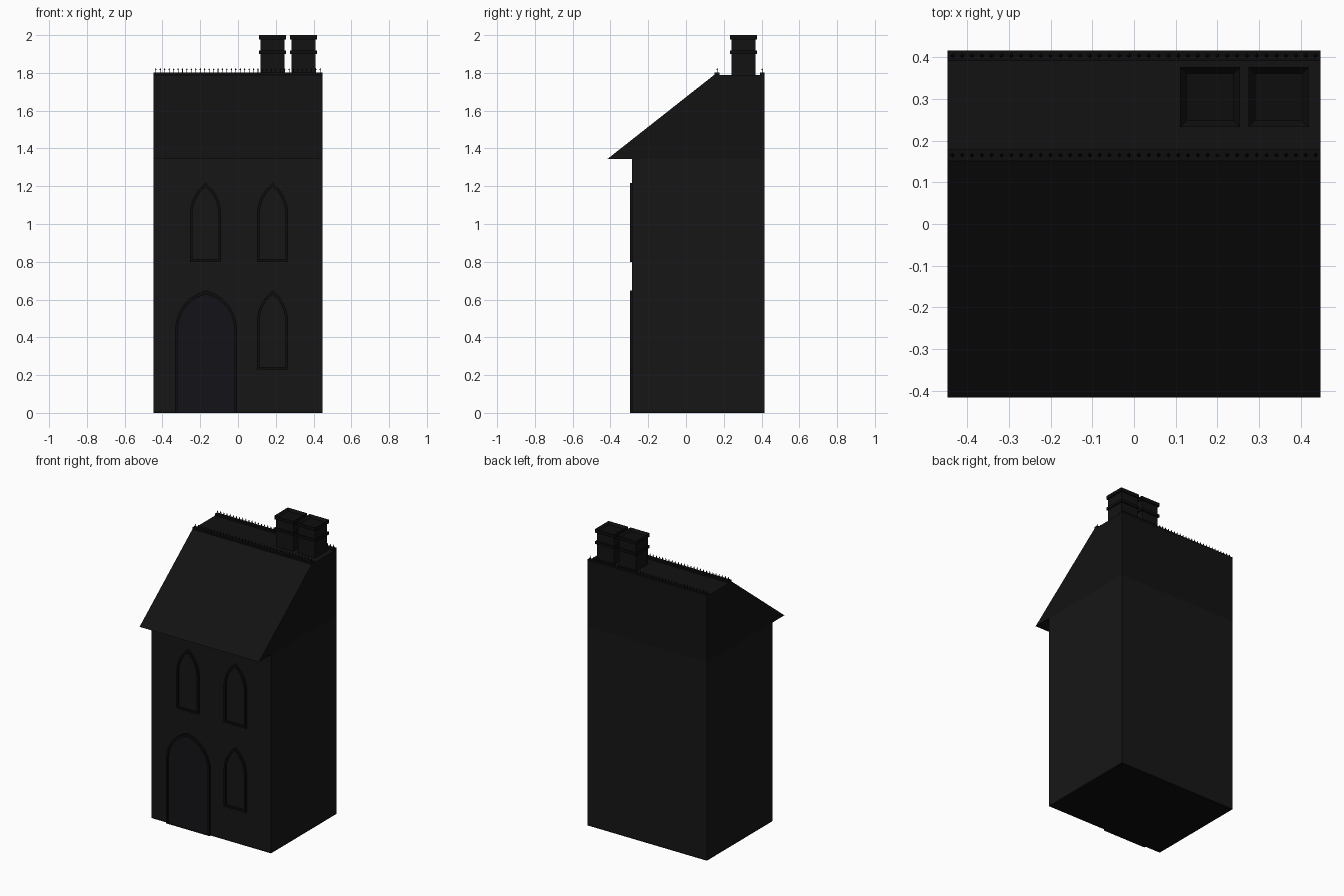
import bpy, bmesh, math

if "Cube" in bpy.data.objects:
    bpy.data.objects.remove(bpy.data.objects["Cube"])


def mat(name, r, g, b):
    m = bpy.data.materials.new(name)
    m.diffuse_color = (r, g, b, 1)
    m.use_nodes = True
    m.node_tree.nodes["Principled BSDF"].inputs["Base Color"].default_value = m.diffuse_color
    return m


WALL = mat("wall", .008, .008, .008)
ROOF = mat("roof", .006, .006, .006)
TRIM = mat("trim", .004, .004, .004)
DOOR = mat("door", .007, .007, .009)


def finish(name, bm, material):
    bmesh.ops.recalc_face_normals(bm, faces=bm.faces)
    me = bpy.data.meshes.new(name)
    bm.to_mesh(me)
    bm.free()
    me.materials.append(material)
    ob = bpy.data.objects.new(name, me)
    bpy.context.collection.objects.link(ob)
    return ob


def add_box(bm, x0, x1, y0, y1, z0, z1):
    v = bmesh.ops.create_cube(bm, size=1)["verts"]
    for p in v:
        p.co = (x1 if p.co.x > 0 else x0, y1 if p.co.y > 0 else y0,
                z1 if p.co.z > 0 else z0)
    return v


def box(name, material, *dims):
    bm = bmesh.new()
    add_box(bm, *dims)
    return finish(name, bm, material)


def extrude(bm, pts, vec):
    face = bm.faces.new([bm.verts.new(p) for p in pts])
    ext = bmesh.ops.extrude_face_region(bm, geom=[face], use_keep_orig=True)
    bmesh.ops.translate(bm, vec=vec, verts=[
        g for g in ext["geom"] if isinstance(g, bmesh.types.BMVert)])


# Pointed-arch outline, from bottom left round to bottom right
def arch(cx, w, z0, spring, top, n=6):
    h = top - spring
    r = (w * w + h * h) / (2 * w)
    end = math.asin(min(1, h / r))
    side = [(w - r + r * math.cos(end * i / n), spring + r * math.sin(end * i / n))
            for i in range(n + 1)]
    left = [(cx - x, z) for x, z in side]
    right = [(cx + x, z) for x, z in reversed(side[:-1])]
    return [(cx - w, z0)] + left + right + [(cx + w, z0)]


# Raised arched frame with a panel set back inside it
def opening(name, cx, w, z0, spring, top, sill, material):
    t, y0, y1 = .014, -.297, -.283
    outer = arch(cx, w, z0, spring, top)
    inner = arch(cx, w - t, z0 + sill, spring, top - t * 1.4)
    bm = bmesh.new()
    rings = [[bm.verts.new((x, y, z)) for x, z in line]
             for line, y in ((outer, y0), (inner, y0), (inner, y1), (outer, y1))]
    n = len(outer)
    for k in range(4):
        a, b = rings[k], rings[(k + 1) % 4]
        for i in range(n):
            j = (i + 1) % n
            if sill == 0 and i == n - 1 and k in (0, 2):
                continue
            bm.faces.new((a[i], a[j], b[j], b[i]))
    finish(name + "_frame", bm, TRIM)
    bm = bmesh.new()
    extrude(bm, [(x, -.288, z) for x, z in inner], (0, .006, 0))
    finish(name + "_panel", bm, material)


# House body
X = .447
box("base", TRIM, -X, X, -.285, .415, 0, .008)
box("walls", WALL, -X, X, -.285, .415, .008, 1.345)

# Roof with front slope, overhanging eave and flat top
bm = bmesh.new()
extrude(bm, [(-X, -.415, 1.345), (-X, .15, 1.79), (-X, .415, 1.79),
             (-X, .415, 1.345)], (2 * X, 0, 0))
finish("roof", bm, ROOF)

# Ridge curbs and spiked cresting
for name, y0, y1 in (("front", .152, .178), ("back", .391, .415)):
    box(name + "_ridge_curb", TRIM, -X, X, y0, y1, 1.785, 1.803)
    y = (y0 + y1) / 2
    bm = bmesh.new()
    for i in range(38):
        x = -.435 + i * .87 / 37
        add_box(bm, x - .0015, x + .0015, y - .0015, y + .0015, 1.80, 1.818)
        tip = bmesh.ops.create_cone(bm, cap_ends=True, segments=4,
                                    radius1=.005, radius2=0, depth=.012)["verts"]
        bmesh.ops.translate(bm, verts=tip, vec=(x, y, 1.82))
    finish(name + "_cresting", bm, TRIM)

# Twin chimneys with band, cap and shallow flue opening
for name, cx in (("left", .182), ("right", .346)):
    cy, w = .304, .064
    box(name + "_chimney_stack", ROOF, cx - w, cx + w, cy - w, cy + w, 1.785, 1.978)
    b = w + .008
    box(name + "_chimney_band", TRIM, cx - b, cx + b, cy - b, cy + b, 1.9, 1.918)
    bm = bmesh.new()
    add_box(bm, cx - b, cx + b, cy - b, cy + b, 1.976, 2.0)
    bm.normal_update()
    top = [f for f in bm.faces if f.normal.z > .9]
    bmesh.ops.inset_region(bm, faces=top, thickness=.022, depth=0)
    bmesh.ops.translate(bm, verts=top[0].verts, vec=(0, 0, -.015))
    finish(name + "_chimney_cap", bm, TRIM)

# Door and windows
opening("door", -.169, .164, 0, .44, .648, 0, DOOR)
opening("upper_left_window", -.172, .083, .80, 1.05, 1.217, .014, WALL)
opening("upper_right_window", .183, .083, .80, 1.05, 1.217, .014, WALL)
opening("lower_right_window", .183, .083, .23, .48, .648, .014, WALL)
